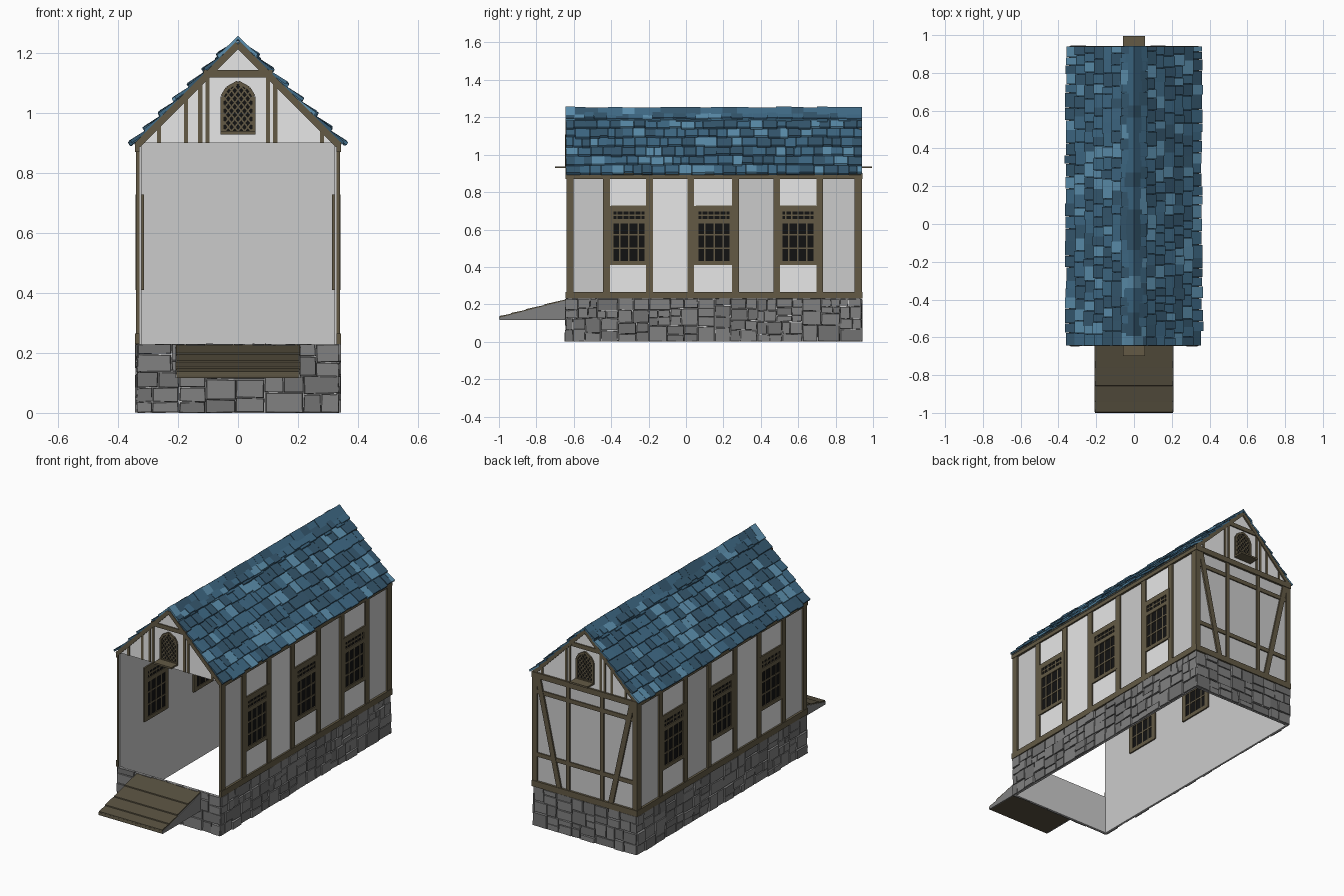
import bpy, bmesh, math, random

if "Cube" in bpy.data.objects:
    bpy.data.objects.remove(bpy.data.objects["Cube"])
random.seed(7)
R = random.uniform

PALETTE = {
    "tile_deep": (0.036, 0.098, 0.160), "tile_mid": (0.050, 0.145, 0.240),
    "tile_pale": (0.107, 0.275, 0.420), "white_plaster": (0.82, 0.82, 0.82),
    "grey_plaster": (0.60, 0.60, 0.60), "timber": (0.125, 0.102, 0.060),
    "ramp_wood": (0.095, 0.080, 0.050), "stone": (0.22, 0.22, 0.22),
    "dark_stone": (0.17, 0.17, 0.17), "window_black": (0.006, 0.006, 0.006)}
MATS = {}
for n, c in PALETTE.items():
    MATS[n] = bpy.data.materials.new(n)
    MATS[n].diffuse_color = (*c, 1)

FRONT, BACK, HALF = -0.635, 0.93, 0.33     # wall planes


# mappings from (along, height, outward) to world space
def side(s):
    return lambda u, z, n: (s * (HALF + n), u, z)


def end(s):
    y = BACK if s > 0 else FRONT
    return lambda u, z, n: (u, y + s * n, z)


def slope(s):       # (distance down from ridge, lift off roof, y)
    d = math.sqrt(0.5)
    return lambda a, n, y: (s * d * (a + n), y, 1.235 + d * (n - a))


SIDES = (side(1), side(-1))
ENDS = (end(-1), end(1))


class Part:
    """Collects prisms into one mesh object."""
    def __init__(self, name, *mats):
        self.name, self.mats, self.bm = name, mats, bmesh.new()

    def prism(self, poly, n0, n1, fn, mat=0, taper=0.0):
        cu = sum(p[0] for p in poly) / len(poly)
        cz = sum(p[1] for p in poly) / len(poly)
        lo = [self.bm.verts.new(fn(u, z, n0)) for u, z in poly]
        hi = [self.bm.verts.new(fn(u + (cu - u) * taper, z + (cz - z) * taper, n1)) for u, z in poly]
        k = len(poly)
        faces = [self.bm.faces.new(lo), self.bm.faces.new(hi)]
        faces += [self.bm.faces.new((lo[i], lo[(i + 1) % k], hi[(i + 1) % k], hi[i])) for i in range(k)]
        for f in faces:
            f.material_index = mat

    def rect(self, u0, u1, z0, z1, n0, n1, fn, mat=0):
        self.prism([(u0, z0), (u1, z0), (u1, z1), (u0, z1)], n0, n1, fn, mat)

    def bar(self, a, b, w, n0, n1, fn, mat=0):
        du, dz = b[0] - a[0], b[1] - a[1]
        l = math.hypot(du, dz)
        px, pz = -dz / l * w / 2, du / l * w / 2
        self.prism([(a[0] + px, a[1] + pz), (b[0] + px, b[1] + pz),
                    (b[0] - px, b[1] - pz), (a[0] - px, a[1] - pz)], n0, n1, fn, mat)

    def done(self):
        bmesh.ops.recalc_face_normals(self.bm, faces=self.bm.faces)
        me = bpy.data.meshes.new(self.name)
        self.bm.to_mesh(me)
        self.bm.free()
        for m in self.mats:
            me.materials.append(MATS[m])
        bpy.context.collection.objects.link(bpy.data.objects.new(self.name, me))


# thin wall shell, open at the front above the base and without a floor
p = Part("wall_shell", "grey_plaster")
for fn in SIDES:
    p.rect(FRONT, BACK, 0, 0.905, -0.008, 0, fn)
p.rect(-HALF, HALF, 0, 0.905, -0.008, 0, ENDS[1])
p.rect(-HALF, HALF, 0, 0.228, -0.008, 0, ENDS[0])
p.done()

# white infill panels and gables
POSTS = [-0.62, -0.425, -0.195, 0.025, 0.265, 0.485, 0.715, 0.918]
p = Part("white_panels", "white_plaster")
for fn in SIDES:
    for i in (1, 2, 3, 5):
        p.rect(POSTS[i], POSTS[i + 1], 0.25, 0.89, 0, 0.003, fn)
for fn in ENDS:
    p.prism([(-0.335, 0.9), (0.335, 0.9), (0, 1.235)], -0.008, 0.002, fn)
p.done()

# stone base: random irregular coursing on all four faces
def split(u0, u1, z0, z1, out):
    w, h = u1 - u0, z1 - z0
    if (w < 0.10 and h < 0.075) or (w < 0.13 and h < 0.1 and random.random() < 0.35):
        out.append((u0, u1, z0, z1))
    elif w > h * 1.3:
        m = u0 + w * R(0.35, 0.65)
        split(u0, m, z0, z1, out)
        split(m, u1, z0, z1, out)
    else:
        m = z0 + h * R(0.35, 0.65)
        split(u0, u1, z0, m, out)
        split(u0, u1, m, z1, out)


p = Part("stone_base", "stone", "dark_stone")
for fn, a, b in [(f, FRONT - 0.008, BACK + 0.008) for f in SIDES] + [(f, -0.338, 0.338) for f in ENDS]:
    stones = []
    split(a, b, 0, 0.23, stones)
    for u0, u1, z0, z1 in stones:
        g = lambda: R(-0.001, 0.003)
        quad = [(u0 + g(), max(0, z0 + g())), (u1 - g(), max(0, z0 + g())),
                (u1 - g(), z1 - g()), (u0 + g(), z1 - g())]
        p.prism(quad, -0.001, R(0.006, 0.014), fn, random.random() < 0.35, 0.06)
p.done()

# timber frame on the long sides
p = Part("side_timbers", "timber")
for fn in SIDES:
    p.rect(FRONT - 0.008, BACK + 0.008, 0.23, 0.265, -0.002, 0.013, fn)
    p.rect(FRONT - 0.008, BACK + 0.008, 0.87, 0.902, -0.002, 0.013, fn)
    for y in POSTS:
        p.rect(y - 0.018, y + 0.018, 0.25, 0.88, -0.002, 0.010, fn)
p.done()

# timber frame on the back wall
p = Part("back_timbers", "timber")
B = ENDS[1]
for z0, z1 in ((0.23, 0.265), (0.87, 0.902)):
    p.rect(-0.342, 0.342, z0, z1, -0.002, 0.013, B)
for z in (0.42, 0.79):
    p.rect(-0.33, 0.33, z - 0.012, z + 0.012, -0.002, 0.007, B)
for s in (-1, 1):
    p.bar((s * 0.325, 0.25), (s * 0.325, 0.88), 0.03, -0.002, 0.010, B)
    p.bar((s * 0.11, 0.25), (s * 0.11, 0.88), 0.022, -0.002, 0.008, B)
    p.bar((s * 0.305, 0.88), (s * 0.165, 0.25), 0.03, -0.002, 0.010, B)
p.done()

# gable timbers: rafters, collar and uneven uprights
p = Part("gable_timbers", "timber")
for fn in ENDS:
    for s in (-1, 1):
        p.bar((s * 0.335, 0.893), (0, 1.228), 0.022, -0.002, 0.010, fn)
    p.rect(-0.115, 0.115, 1.118, 1.142, -0.002, 0.009, fn)
    for x in (-0.263, -0.173, -0.126, -0.102, 0.1, 0.124, 0.28):
        p.rect(x - 0.007, x + 0.007, 0.9, min(1.125, 1.222 - abs(x)), 0, 0.006, fn)
p.done()

# side windows: black glazing, frame, transom and glazing bars, seen from both faces
p = Part("side_windows", "timber", "window_black")
for fn in SIDES:
    for c in (-0.305, 0.150, 0.598):
        a, b = c - 0.097, c + 0.097
        p.rect(a, b, 0.412, 0.727, -0.012, 0.005, fn, 1)
        for u in (a, b):
            p.rect(u - 0.014, u + 0.014, 0.41, 0.727, -0.016, 0.011, fn)
        for z, h in ((0.42, 0.011), (0.645, 0.012), (0.712, 0.016)):
            p.rect(a, b, z - h, z + h, -0.016, 0.011, fn)
        for i in range(1, 4):
            u = a + (b - a) * i / 4
            p.rect(u - 0.004, u + 0.004, 0.42, 0.65, -0.014, 0.008, fn)
        for i in range(1, 6):
            u = a + (b - a) * i / 6
            p.rect(u - 0.003, u + 0.003, 0.65, 0.71, -0.014, 0.008, fn)
        for z in (0.50, 0.572, 0.677):
            p.rect(a, b, z - 0.004, z + 0.004, -0.014, 0.008, fn)
p.done()

# pointed gable windows with diamond lattice and a projecting sill
ARCH = [(-0.052, 0.935), (0.052, 0.935), (0.052, 1.055), (0.036, 1.082),
        (0, 1.102), (-0.036, 1.082), (-0.052, 1.055)]


def inside(x, z):
    return abs(x) < 0.05 and 0.935 < z < min(1.102 - 0.56 * abs(x), 1.143 - 1.69 * abs(x))


p = Part("gable_windows", "timber", "window_black")
for fn in ENDS:
    p.prism(ARCH, 0, 0.004, fn, 1)
    for i, q in enumerate(ARCH):
        p.bar(q, ARCH[(i + 1) % len(ARCH)], 0.012, 0, 0.011, fn)
    for s in (-1, 1):
        for k in range(10):
            z0 = 0.885 + k * 0.027
            pts = [(s * t / 500, z0 + 1.25 * t / 500) for t in range(-25, 26)]
            pts = [q for q in pts if inside(*q)]
            if len(pts) > 3:
                p.bar(pts[0], pts[-1], 0.005, 0, 0.007, fn)
    p.rect(-0.058, 0.058, 0.928, 0.938, 0, 0.065, fn)
p.done()

# roof deck under the tiles
p = Part("roof_deck", "tile_deep")
for s in (-1, 1):
    p.prism([(0, -0.008), (0.485, -0.008), (0.485, 0.002), (0, 0.002)], -0.64, 0.935, slope(s))
p.done()

# overlapping roof tiles in seven courses per slope, random width, drop and lift
p = Part("roof_tiles", "tile_deep", "tile_mid", "tile_pale")
pick = lambda: random.choices((0, 1, 2), (4, 4, 2))[0]
PITCH = 0.069
for s in (-1, 1):
    for k in range(7):
        top, y = k * PITCH, -0.643
        while y < 0.94:
            y1 = y + R(0.04, 0.08)
            if y1 > 0.915:
                y1 = 0.942
            low, lift = top + PITCH + R(0.004, 0.016), R(0.006, 0.014)
            p.prism([(top, 0), (low, lift), (low - 0.003, lift + 0.011), (top, 0.008)],
                    y + 0.001, y1 - 0.001, slope(s), pick())
            y = y1
p.done()

# folded ridge caps
p = Part("ridge_caps", "tile_deep", "tile_mid", "tile_pale")
y = -0.643
while y < 0.94:
    y1 = y + R(0.05, 0.09)
    if y1 > 0.9:
        y1 = 0.942
    w, h, t = R(0.062, 0.078), R(0.0, 0.005), 0.012
    p.prism([(-w, 1.254 - w + h), (0, 1.252 + h), (w, 1.254 - w + h), (w, 1.254 - w + h - t),
             (0, 1.252 + h - t), (-w, 1.254 - w + h - t)], y, y1, lambda u, z, n: (u, n, z), pick())
    y = y1
p.done()

# entrance ramp: wedge core, uneven planks on top, stone cheeks
p = Part("entrance_ramp", "ramp_wood", "stone")
yz = lambda a, z, n: (n, a, z)
top = lambda y: 0.132 + (y + 1) * 0.26
p.prism([(-0.998, 0.117), (-0.64, 0.117), (-0.64, top(-0.64)), (-0.998, top(-0.998))], -0.204, 0.204, yz)
cuts = [-1.0, -0.94, -0.86, -0.76, -0.638]
for a, b in zip(cuts, cuts[1:]):
    e = R(0.204, 0.21)
    p.prism([(a, top(a) - 0.008), (b, top(b) - 0.008), (b, top(b) + 0.001), (a + 0.004, top(a) + 0.006)],
            -e, e, yz)
for s in (-1, 1):
    p.prism([(-0.996, 0.116), (-0.64, 0.116), (-0.64, top(-0.64) - 0.004), (-0.996, top(-0.996) - 0.004)],
            s * 0.203, s * 0.209, yz, 1)
p.done()

for m in bpy.data.materials:
    if m.users and not m.is_grease_pencil:
        m.use_nodes = True
        m.node_tree.nodes["Principled BSDF"].inputs["Base Color"].default_value = m.diffuse_color
